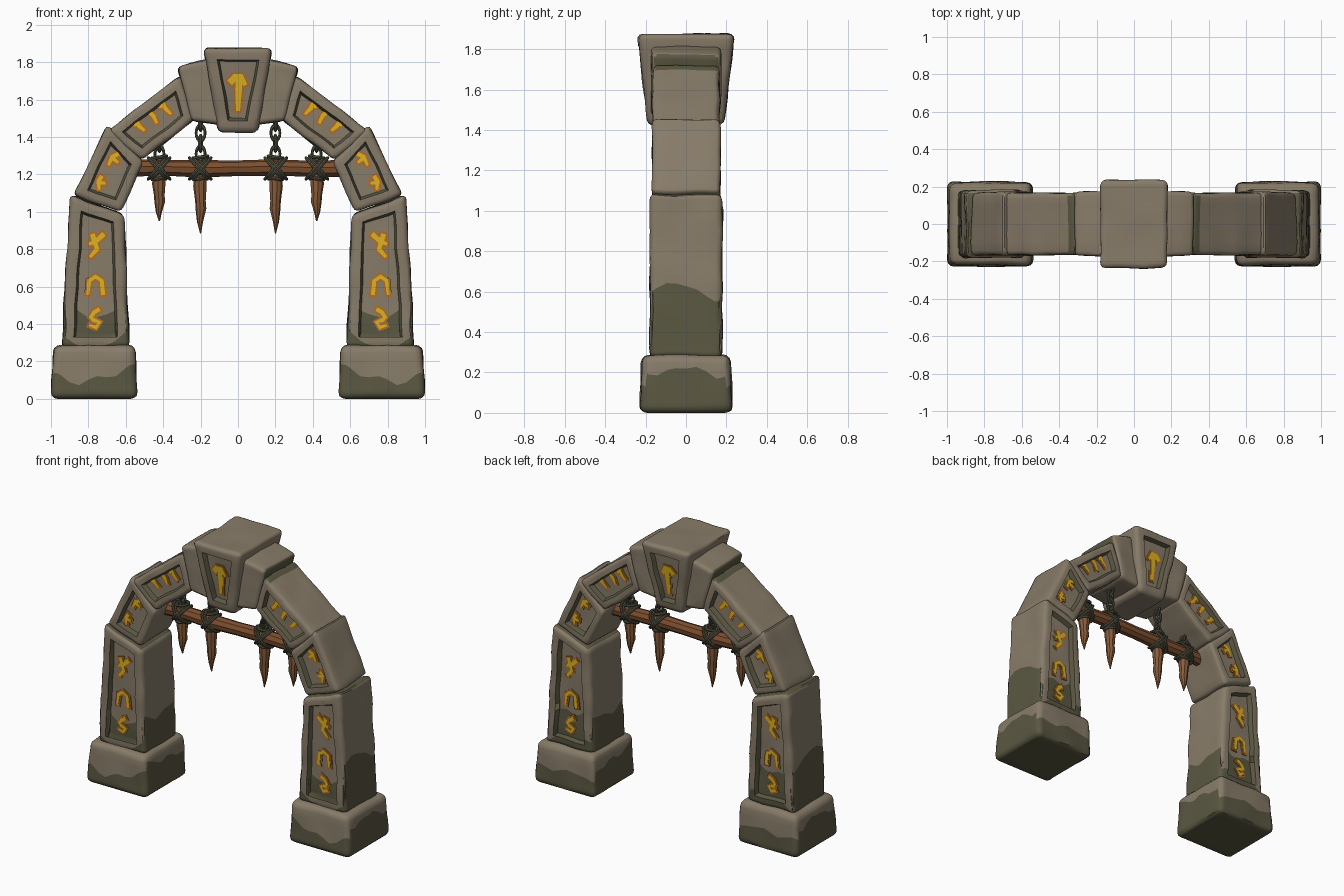
import bpy, bmesh, math
from mathutils import Vector, Matrix, noise

if "Cube" in bpy.data.objects:
    bpy.data.objects.remove(bpy.data.objects["Cube"])


def material(name, srgb):
    m = bpy.data.materials.new(name)
    m.diffuse_color = [((c / 255 + 0.055) / 1.055) ** 2.4 for c in srgb] + [1]
    m.use_nodes = True
    m.node_tree.nodes["Principled BSDF"].inputs["Base Color"].default_value = m.diffuse_color
    return m


STONE = material("stone", (136, 124, 105))
MOSS = material("mossy_stone", (90, 87, 65))
GOLD = material("rune_gold", (222, 180, 32))
RUST = material("rune_orange", (178, 108, 42))
WOOD = material("bar_wood", (124, 78, 46))
SPIKE = material("spike_wood", (136, 92, 58))
IRON = material("chain_and_rope", (84, 84, 68))


def finish(bm, name, mats, mirror=True):
    bmesh.ops.recalc_face_normals(bm, faces=bm.faces)
    me = bpy.data.meshes.new(name)
    bm.to_mesh(me)
    bm.free()
    for m in mats:
        me.materials.append(m)
    ob = bpy.data.objects.new(name, me)
    bpy.context.collection.objects.link(ob)
    if mirror:
        ob.modifiers.new("mirror", 'MIRROR').use_mirror_merge = False
    return ob


def bisect(bm, co, no):
    bmesh.ops.bisect_plane(bm, geom=bm.verts[:] + bm.edges[:] + bm.faces[:], dist=1e-5,
                           plane_co=co, plane_no=no)


def block(name, quad, depth, inset=0, bevel=0.03, level=None, rule=None, mirror=True):
    """Worn stone: xz outline, half depth by height, optional sunk panel front and back."""
    bm = bmesh.new()
    rings = [[bm.verts.new((x, s * depth(z), z)) for x, z in quad] for s in (-1, 1)]
    bm.faces.new(rings[0])
    bm.faces.new(rings[1][::-1])
    for i in range(4):
        j = (i + 1) % 4
        bm.faces.new((rings[0][i], rings[1][i], rings[1][j], rings[0][j]))
    bmesh.ops.recalc_face_normals(bm, faces=bm.faces)
    bmesh.ops.bevel(bm, geom=bm.edges[:], offset=bevel, segments=3, profile=0.5, affect='EDGES')
    bm.normal_update()
    if inset:
        for s in (-1, 1):
            f = max((f for f in bm.faces if f.normal.y * s > 0.9), key=lambda f: f.calc_area())
            bmesh.ops.inset_region(bm, faces=[f], thickness=inset - bevel, use_even_offset=True)
            wall = bmesh.ops.inset_region(bm, faces=[f], thickness=0.012, depth=-0.03,
                                          use_even_offset=True)
            for w in wall["faces"]:
                w.material_index = 1
    # fine grid for wear and moss edges
    for axis in range(3):
        no = Vector([float(axis == k) for k in range(3)])
        vals = [v.co[axis] for v in bm.verts]
        k = math.ceil(min(vals) / 0.05)
        while k * 0.05 < max(vals):
            bisect(bm, no * (k * 0.05 + 0.003), no)
            k += 1
    # moss with a wavy upper edge
    if level:
        def h(v):
            return level(v.co) + 0.09 * noise.noise(Vector((v.co.x * 7, v.co.y * 7, 3.3)))
        for v in bm.verts:
            v.co.z -= h(v)
        bisect(bm, (0, 0, 0), (0, 0, 1))
        for f in bm.faces:
            if f.calc_center_median().z < 0:
                f.material_index = 1
        for v in bm.verts:
            v.co.z += h(v)
    bm.normal_update()
    if rule:
        for f in bm.faces:
            if rule(f.calc_center_median(), f.normal):
                f.material_index = 1
    for v in bm.verts:
        if v.co.z > 0.01:
            v.co += noise.noise_vector(v.co * 7) * 0.008
    return finish(bm, name, [STONE, MOSS], mirror)


def const(d):
    return lambda z: d


def step(a, lo, hi, edge):
    return lo if a > edge else hi


def key_depth(z):
    return 0.19 + (z - 1.43) / 0.44 * 0.05


# Stone blocks (right half, mirrored)
block("base", [(0.54, 0), (1.0, 0), (0.985, 0.285), (0.55, 0.285)],
      lambda z: 0.228 - 0.03 * z, bevel=0.035,
      level=lambda c: step(abs(c.y), 0.13, 0.2, 0.2))
block("pillar", [(0.58, 0.27), (0.945, 0.27), (0.895, 1.09), (0.61, 0.985)], const(0.18),
      inset=0.06, level=lambda c: step(abs(c.y), 0.33, 0.6 if c.x > 0.86 else 0.5, 0.168),
      rule=lambda c, n: n.z > 0.75 and c.z > 0.9)
block("lower_arch_stone", [(0.63, 1.0), (0.875, 1.09), (0.70, 1.465), (0.505, 1.265)],
      const(0.168), inset=0.052, bevel=0.025)
block("upper_arch_stone", [(0.515, 1.275), (0.70, 1.43), (0.31, 1.73), (0.23, 1.495)],
      const(0.165), inset=0.05, bevel=0.025, rule=lambda c, n: c.x < 0.36 and n.z > 0.6)
block("shoulder_stone", [(0.08, 1.465), (0.245, 1.485), (0.325, 1.775), (0.15, 1.82)],
      const(0.172), bevel=0.025, rule=lambda c, n: n.x > 0.85)
block("keystone", [(-0.105, 1.425), (0.105, 1.425), (0.185, 1.875), (-0.185, 1.875)],
      key_depth, inset=0.062, mirror=False)


# Rune plates: tapered ribbons on the panel floors, orange rim under gold
def runes(name, items, depth, mirror=True):
    for mat, grow, lift in ((RUST, 0.011, 0.005), (GOLD, 0.0, 0.009)):
        bm = bmesh.new()
        for (cx, cz), ang, size, width, strokes in items:
            rot = Matrix.Rotation(math.radians(ang), 2)
            for pts in strokes:
                p = [rot @ (Vector(q) * size) + Vector((cx, cz)) for q in pts]
                n = len(p)
                for s in (-1, 1):
                    rows = []
                    for i in range(n):
                        t = (p[min(i + 1, n - 1)] - p[max(i - 1, 0)]).normalized()
                        w = width * (0.6 if i == n - 1 else 1) + grow
                        end = t * grow * ((i == n - 1) - (i == 0))
                        row = []
                        for a, up in ((-1, 0), (-1, 1), (1, 1), (1, 0)):
                            q = p[i] + end + Vector((-t.y, t.x)) * w * a
                            y = depth(q.y) - 0.03 + (lift if up else -0.004)
                            row.append(bm.verts.new((q.x, s * y, q.y)))
                        rows.append(row)
                    for a, b in zip(rows, rows[1:]):
                        for k in range(3):
                            bm.faces.new((a[k], a[k + 1], b[k + 1], b[k]))
                    bm.faces.new(rows[0])
                    bm.faces.new(rows[-1])
        finish(bm, name + ("_rim" if mat is RUST else "_inlay"), [mat], mirror)


WEDGE = [[(-0.7, 1), (-0.1, 0.45), (0.6, 0.1)], [(0.3, 1), (0.1, 0.3), (-0.1, -0.3), (0.5, -1)]]
GATE = [[(-0.75, -1), (-0.6, 0.4), (0, 0.8), (0.6, 0.4), (0.75, -1)]]
WAVE = [[(-0.5, 1), (0.1, 0.65), (0.45, 0.1), (0.1, -0.2), (-0.5, -0.4), (-0.1, -0.95), (0.6, -0.7)]]
HOOK = [[(-0.9, 0.3), (0, 0.35), (0.9, -0.3)], [(0.1, 0.3), (-0.3, -0.6)]]
BAR = [[(0.1, 1), (-0.1, 0), (0.1, -1)]]
BARHOOK = [[(0, 1), (0.1, 0), (-0.1, -1)], [(0, 0.9), (0.6, 0.4)]]
CAP = [[(-0.42, 0.42), (-0.15, 0.72), (0.12, 0.75), (0.38, 0.3)], [(0.05, 0.7), (0.03, 0.1), (0, -1)]]
runes("pillar_rune", [((0.76, 0.82), 0, 0.062, 0.013, WEDGE),
                      ((0.762, 0.61), 0, 0.055, 0.011, GATE),
                      ((0.765, 0.43), 0, 0.05, 0.011, WAVE)], const(0.18))
runes("lower_arch_rune", [((0.665, 1.28), -30, 0.045, 0.011, HOOK),
                          ((0.735, 1.155), -60, 0.04, 0.011, HOOK)], const(0.168))
runes("upper_arch_rune", [((0.525, 1.46), -38, 0.036, 0.011, BARHOOK),
                          ((0.455, 1.51), -36, 0.042, 0.011, BAR),
                          ((0.385, 1.555), -34, 0.042, 0.011, BARHOOK)], const(0.165))
runes("keystone_rune", [((0, 1.645), 0, 0.105, 0.018, CAP)], key_depth, mirror=False)


# Lathed wood: list of (position along axis, radius)
def lathe(bm, prof, place, sides=9, bend=0.0):
    rows = []
    for i, (t, r) in enumerate(prof):
        off = bend * math.sin(i * 2.1)
        rows.append([bm.verts.new(place(r * math.cos(a) + off, r * math.sin(a), t))
                     for a in (2 * math.pi * k / sides for k in range(sides))])
    for a, b in zip(rows, rows[1:]):
        for k in range(sides):
            j = (k + 1) % sides
            bm.faces.new((a[k], a[j], b[j], b[k]))
    bm.faces.new(rows[0])
    bm.faces.new(rows[-1])


bm = bmesh.new()
lathe(bm, [(-0.6, 0.05), (-0.42, 0.043), (-0.2, 0.048), (0, 0.043), (0.2, 0.046),
           (0.42, 0.043), (0.6, 0.05)], lambda u, v, t: (t, v, 1.232 + u), bend=0.004)
finish(bm, "hanging_bar", [WOOD], False)

bm = bmesh.new()
for x, tip in ((0.2, 0.885), (0.42, 0.95)):
    L = 1.2 - tip
    lathe(bm, [(tip, 0.003), (tip + L * 0.2, 0.017), (tip + L * 0.42, 0.03), (tip + L * 0.55, 0.029),
               (tip + L * 0.8, 0.037), (1.22, 0.033)],
          lambda u, v, t: (x + u, v, t), bend=0.003)
finish(bm, "spikes", [SPIKE])


def ring(bm, mat, R, r, seg=18, sides=7):
    g = [[bm.verts.new(mat @ Vector(((R + r * math.cos(b)) * math.cos(a),
                                     (R + r * math.cos(b)) * math.sin(a), r * math.sin(b))))
          for b in (2 * math.pi * k / sides for k in range(sides))]
         for a in (2 * math.pi * k / seg for k in range(seg))]
    for i in range(seg):
        for k in range(sides):
            i2, k2 = (i + 1) % seg, (k + 1) % sides
            bm.faces.new((g[i][k], g[i2][k], g[i2][k2], g[i][k2]))


def turn(deg, axis):
    return Matrix.Rotation(math.radians(deg), 4, axis)


# Rope lashings crossing over the bar, and chains up to the arch
ropes, chains = bmesh.new(), bmesh.new()
for x, top in ((0.2, 1.54), (0.42, 1.42)):
    for tilt in (-40, 40):
        for dx in (-0.008, 0.012):
            m = Matrix.Translation((x + dx, 0, 1.232)) @ turn(tilt, 'Y') @ \
                Matrix.Diagonal((1, 0.8, 1.05, 1)) @ turn(90, 'Y')
            ring(ropes, m, 0.07, 0.009)
    for z in (1.178, 1.292):
        ring(ropes, Matrix.Translation((x, 0, z)) @ turn(8, 'Y'), 0.038, 0.01)
    z, k = 1.31, 0
    while z < top:
        m = Matrix.Translation((x, 0, z)) @ turn(90 * (k % 2) + 12, 'Z') @ \
            Matrix.Diagonal((0.85, 1, 1.35, 1)) @ turn(90, 'X')
        ring(chains, m, 0.029, 0.009)
        z, k = z + 0.056, k + 1
finish(ropes, "rope_lashings", [IRON])
finish(chains, "chains", [IRON])

# Smooth shading with sharp edges kept
for ob in bpy.context.scene.objects:
    ob.select_set(True)
    bpy.context.view_layer.objects.active = ob
bpy.ops.object.shade_smooth_by_angle(angle=math.radians(38))
